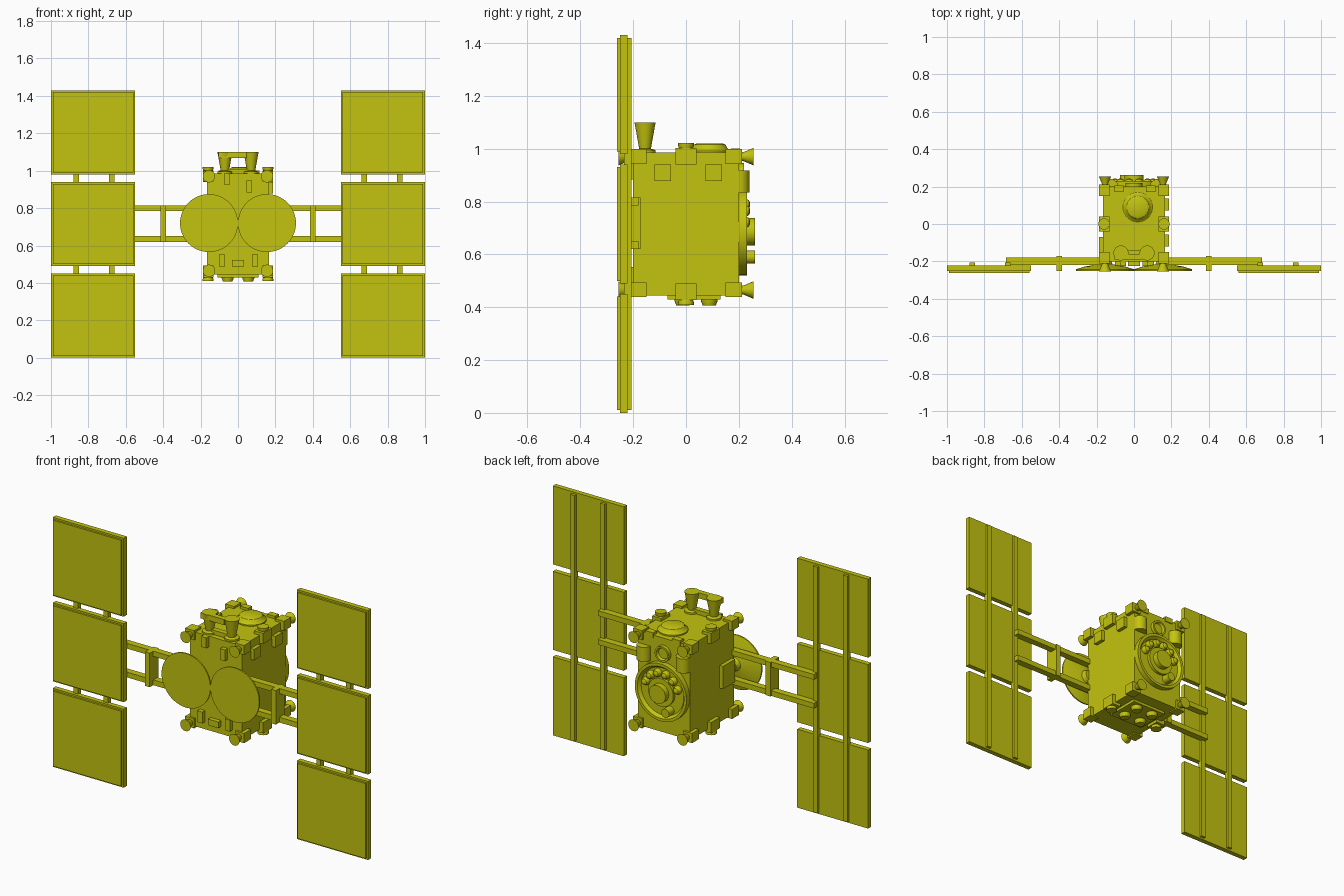
import bpy, bmesh, math
from mathutils import Vector

cube = bpy.data.objects.get("Cube")
if cube:
    bpy.data.objects.remove(cube, do_unlink=True)

yellow = bpy.data.materials.new("mustard_yellow")
yellow.use_nodes = True
COLOR = (0.55, 0.55, 0.005, 1)
yellow.diffuse_color = COLOR
yellow.node_tree.nodes["Principled BSDF"].inputs["Base Color"].default_value = COLOR

UP, DOWN = Vector((0, 0, 1)), Vector((0, 0, -1))
FRONT, BACK = Vector((0, -1, 0)), Vector((0, 1, 0))
SIDES = (("left", 1), ("right", -1))


def finish(name, bm, smooth=False):
    bmesh.ops.recalc_face_normals(bm, faces=bm.faces)
    mesh = bpy.data.meshes.new(name)
    bm.to_mesh(mesh)
    bm.free()
    mesh.materials.append(yellow)
    obj = bpy.data.objects.new(name, mesh)
    bpy.context.collection.objects.link(obj)
    if smooth:
        bpy.ops.object.select_all(action='DESELECT')
        obj.select_set(True)
        bpy.context.view_layer.objects.active = obj
        bpy.ops.object.shade_smooth_by_angle(angle=math.radians(35))
    return obj


def box(name, x, y, z):
    """Box from three (low, high) ranges."""
    bm = bmesh.new()
    bmesh.ops.create_cube(bm, size=1)
    for v in bm.verts:
        v.co = [(r[0] + r[1]) / 2 + c * (r[1] - r[0]) for c, r in zip(v.co, (x, y, z))]
    return finish(name, bm)


def lathe(name, loc, axis, profile, sides=32):
    """Turned part: (radius, height) profile along an axis, capped at both ends."""
    bm = bmesh.new()
    turn = UP.rotation_difference(axis)
    rings = []
    for r, h in profile:
        ring = []
        for i in range(sides):
            a = math.tau * i / sides
            p = Vector((r * math.cos(a), r * math.sin(a), h))
            ring.append(bm.verts.new(Vector(loc) + turn @ p))
        rings.append(ring)
    for low, high in zip(rings, rings[1:]):
        for i in range(sides):
            j = (i + 1) % sides
            bm.faces.new((low[i], low[j], high[j], high[i]))
    bm.faces.new(rings[0])
    bm.faces.new(rings[-1])
    return finish(name, bm, True)


def mirrored(s, low, high):
    return tuple(sorted((s * low, s * high)))


# Main body
box("body", (-.165, .165), (-.2, .2), (.445, .985))

# Solar wings with frames, rails and booms
for side, s in SIDES:
    for i, low in enumerate((0, .49, .98)):
        high = low + .45
        box(f"{side}_panel_{i}", mirrored(s, .55, 1), (-.25, -.222), (low, high))
        box(f"{side}_panel_cells_{i}", mirrored(s, .56, .99), (-.261, -.25),
            (low + .01, high - .01))
    for i, x in enumerate((.675, .865)):
        box(f"{side}_panel_rail_{i}", mirrored(s, x - .014, x + .014),
            (-.235, -.207), (.01, 1.42))
    for part, z in (("upper", .8), ("lower", .635)):
        box(f"{side}_{part}_boom", mirrored(s, .14, .685), (-.218, -.18), (z - .015, z + .015))
    box(f"{side}_boom_brace", mirrored(s, .385, .415), (-.25, -.172), (.62, .815))

    # Dish antenna and its mount
    lathe(f"{side}_dish", (s * .155, -.19, .72), FRONT,
          ((.03, 0), (.04, .025), (.11, .038), (.155, .052), (.155, .06)), 48)

    # Corner thrusters
    for level, z in (("upper", .97), ("lower", .465)):
        for end, d in (("front", -1), ("back", 1)):
            box(f"{side}_{level}_{end}_corner_block", mirrored(s, .13, .187),
                mirrored(d, .15, .212), (z - .027, z + .028))
            lathe(f"{side}_{level}_{end}_thruster", (s * .155, d * .205, z),
                  BACK if d > 0 else FRONT, ((.015, 0), (.018, .015), (.033, .05)), 20)

    # Thrusters halfway along the sides
    for level, z, axis, d in (("top", .94, UP, 1), ("bottom", .49, DOWN, -1)):
        box(f"{side}_{level}_side_block", mirrored(s, .13, .187), (-.04, .04),
            mirrored(1, z, z + d * .062))
        lathe(f"{side}_{level}_side_thruster", (s * .16, 0, z + d * .055), axis,
              ((.024, 0), (.03, .018), (.03, .026)), 20)

    # Engine bells on the top
    lathe(f"{side}_engine_bell", (s * .07, -.155, .98), UP,
          ((.04, 0), (.04, .015), (.022, .02), (.024, .03), (.04, .12)))

    # Sensor drums on the back
    lathe(f"{side}_back_drum", (s * .125, .2, .835), UP, ((.04, 0), (.04, .082)))

    # Tanks under the body
    for i, y in enumerate((-.012, .088)):
        lathe(f"{side}_bottom_nozzle_{i}", (s * .055, y, .435), DOWN,
              ((.032, 0), (.032, .01), (.025, .028)), 20)

# Boxes on the sides
for i, y in enumerate((-.088, .105)):
    box(f"left_side_box_{i}", (.16, .186), (y - .032, y + .032), (.877, .94))
box("right_side_box", (-.186, -.16), (-.18, -.07), (.64, .77))

# Bar between the engine bells
box("bell_bar", (-.105, .045), (-.19, -.16), (1.068, 1.1))
box("bell_base", (-.06, .06), (-.17, -.14), (.98, 1.01))

# Hatch on the top
lathe("top_hatch", (.02, .09, .98), UP,
      ((.08, 0), (.08, .012), (.068, .02), (.06, .035), (.05, .04)), 40)
for i, x in enumerate((-.08, .09)):
    box(f"top_box_{i}", (x - .025, x + .025), (.17, .205), (.97, 1.0))

# Plate under the body
box("bottom_plate", (-.11, .11), (-.07, .13), (.43, .45))

# Small boxes on the front
for i, (x, z, w, h) in enumerate(((-.06, .955, .032, .06), (.06, .915, .03, .065),
                                  (-.085, .52, .032, .065), (.09, .52, .032, .065),
                                  (0, .505, .065, .035))):
    box(f"front_box_{i}", (x - w / 2, x + w / 2), (-.225, -.19), (z - h / 2, z + h / 2))

# Docking ring on the back, with a raised rim and stepped centre
lathe("back_ring", (0, .195, .685), BACK,
      ((.164, 0), (.164, .035), (.148, .035), (.135, .018), (.08, .018),
       (.08, .035), (.052, .035), (.052, .066), (.035, .066)), 48)
for i in range(6):
    a = math.radians(20 + 28 * i)
    lathe(f"back_bead_{i}", (.107 * math.cos(a), .2, .685 + .107 * math.sin(a)), BACK,
          ((.023, 0), (.023, .025), (.016, .038), (.006, .043)), 16)
lathe("back_port", (-.05, .2, .59), BACK, ((.025, 0), (.025, .061)), 20)
lathe("back_lens", (0, .195, .9), BACK, ((.045, 0), (.045, .025), (.035, .025), (.03, .01)))
